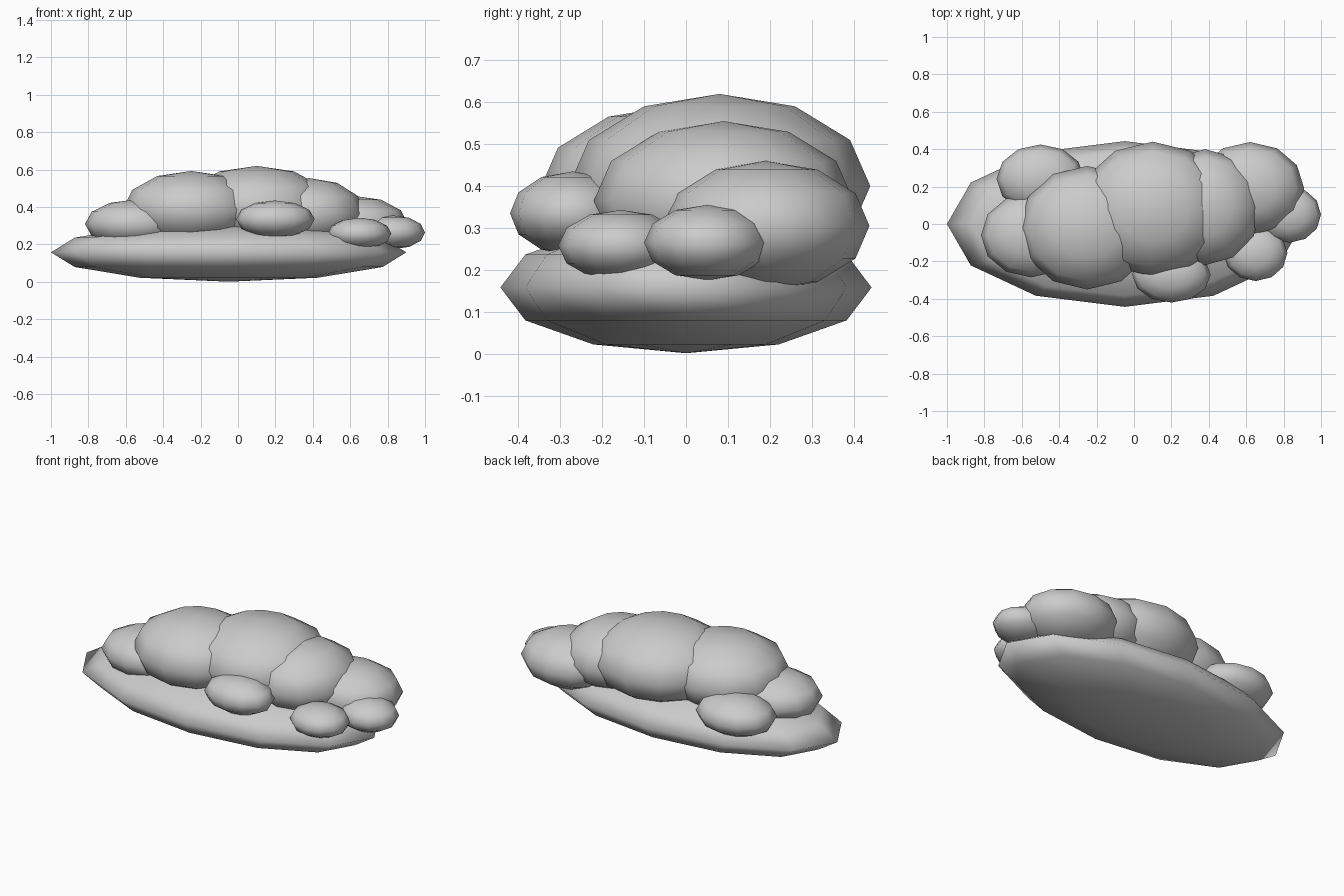
import bpy

# name: (centre, radii) of each low-sided puff
puffs = {
    "cloud_base":        ((-0.05, 0.00, 0.158), (0.95, 0.443, 0.157)),
    "puff_main_left":    ((-0.25, -0.02, 0.39), (0.365, 0.33, 0.203)),
    "puff_main_centre":  ((0.10, 0.08, 0.40), (0.40, 0.36, 0.22)),
    "puff_main_right":   ((0.38, 0.09, 0.365), (0.30, 0.31, 0.19)),
    "puff_back_right":   ((0.62, 0.19, 0.305), (0.29, 0.248, 0.155)),
    "puff_right_tip":    ((0.83, 0.05, 0.265), (0.17, 0.15, 0.09)),
    "puff_front_right":  ((0.65, -0.155, 0.258), (0.17, 0.15, 0.085)),
    "puff_front_centre": ((0.20, -0.27, 0.335), (0.21, 0.15, 0.10)),
    "puff_left":         ((-0.55, -0.06, 0.31), (0.268, 0.225, 0.13)),
    "puff_back_left":    ((-0.50, 0.24, 0.29), (0.235, 0.185, 0.11)),
}

for name, (centre, radii) in puffs.items():
    bpy.ops.mesh.primitive_uv_sphere_add(segments=12, ring_count=6, radius=1, location=centre)
    puff = bpy.context.object
    puff.name = name
    puff.scale = radii
    bpy.ops.object.transform_apply(location=False, rotation=False, scale=True)
    bpy.ops.object.shade_smooth()
